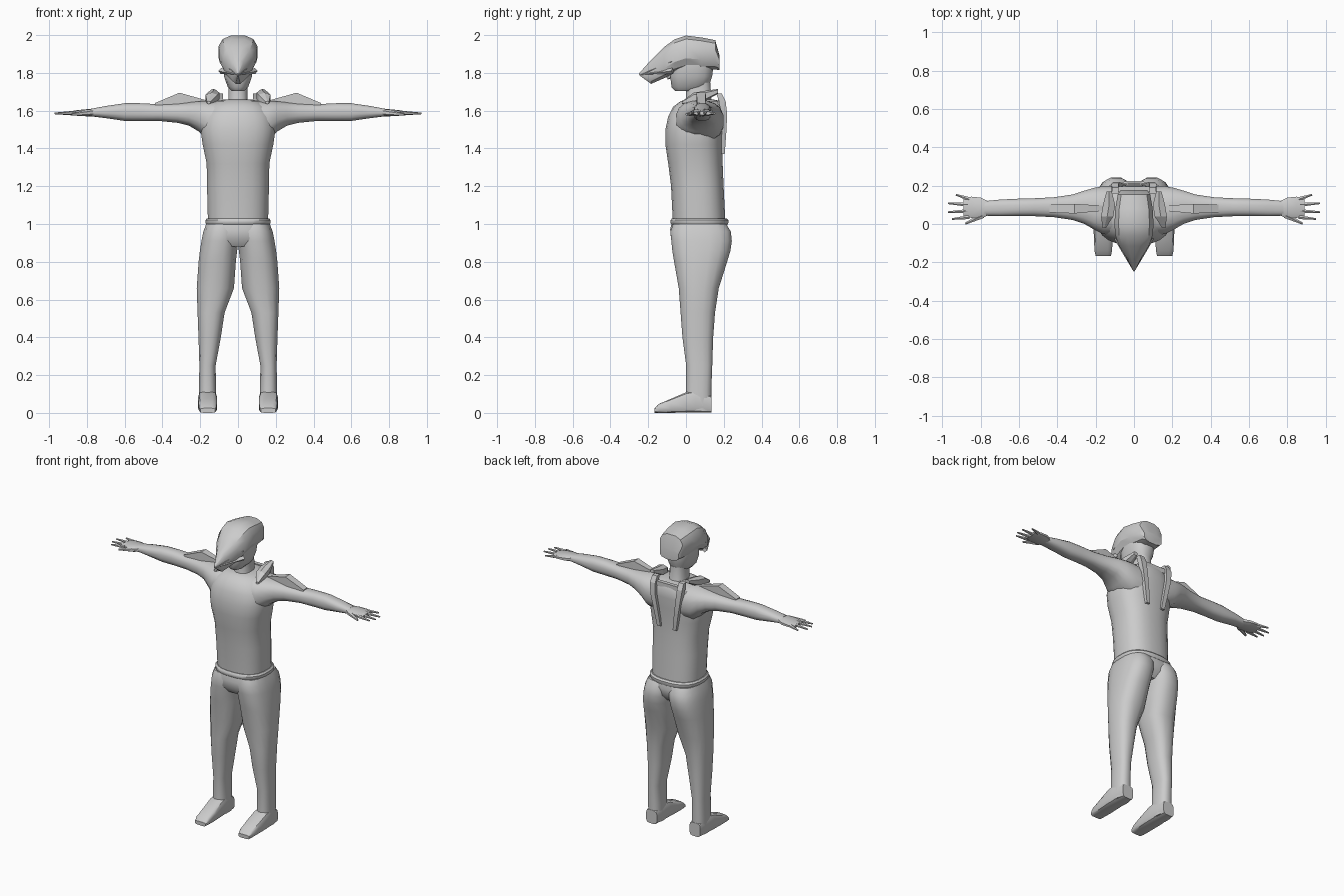
import bpy, bmesh, math
from mathutils import Vector

if "Cube" in bpy.data.objects:
    bpy.data.objects.remove(bpy.data.objects["Cube"])

grey = bpy.data.materials.new("plain grey")
grey.use_nodes = True
colour = (0.6, 0.6, 0.6, 1)
grey.diffuse_color = colour
grey.node_tree.nodes["Principled BSDF"].inputs["Base Color"].default_value = colour


def finish(name, bm, mirror=False, angle=40):
    """Turn a bmesh into a shaded object, mirrored to the other side if asked."""
    bmesh.ops.recalc_face_normals(bm, faces=bm.faces)
    mesh = bpy.data.meshes.new(name)
    bm.to_mesh(mesh)
    bm.free()
    mesh.materials.append(grey)
    obj = bpy.data.objects.new(name, mesh)
    bpy.context.collection.objects.link(obj)
    bpy.ops.object.select_all(action="DESELECT")
    obj.select_set(True)
    bpy.context.view_layer.objects.active = obj
    bpy.ops.object.shade_smooth_by_angle(angle=math.radians(angle))
    if mirror:
        obj.modifiers.new("Mirror", "MIRROR")
    return obj


def loft(name, axis, rings, sides=16, power=0.8, mirror=False, angle=40):
    """Skin rounded sections (position, low, high, low, high), in hundredths, along an axis.
    A power of one gives ellipses and zero gives boxes."""
    bm = bmesh.new()
    loops = []
    for along, a0, a1, b0, b1 in rings:
        loop = []
        for i in range(sides):
            t = math.tau * (i + 0.5) / sides
            c, s = math.cos(t), math.sin(t)
            u = math.copysign(abs(c) ** power, c)
            v = math.copysign(abs(s) ** power, s)
            a = (a0 + a1) / 2 + u * (a1 - a0) / 2
            b = (b0 + b1) / 2 + v * (b1 - b0) / 2
            point = {"x": (along, a, b), "y": (a, along, b), "z": (a, b, along)}[axis]
            loop.append(bm.verts.new(Vector(point) / 100))
        loops.append(loop)
    for low, high in zip(loops, loops[1:]):
        for i in range(sides):
            j = (i + 1) % sides
            bm.faces.new((low[i], low[j], high[j], high[i]))
    bm.faces.new(loops[0])
    bm.faces.new(loops[-1])
    return finish(name, bm, mirror, angle)


def taper(name, start, end, r1, r2, sides=6, mirror=True):
    """Tapered rod between two points, in hundredths."""
    start, end = Vector(start) / 100, Vector(end) / 100
    line = end - start
    bm = bmesh.new()
    bmesh.ops.create_cone(bm, cap_ends=True, segments=sides, radius1=r1 / 100,
                          radius2=r2 / 100, depth=line.length)
    bm.transform(line.to_track_quat("Z", "Y").to_matrix().to_4x4())
    bmesh.ops.translate(bm, verts=bm.verts, vec=(start + end) / 2)
    return finish(name, bm, mirror)


# Torso, belt and pelvis
loft("torso", "z", [
    (100, -16, 16, -7, 21), (120, -16.5, 16.5, -8, 20), (132, -16.7, 16.7, -9.5, 19.5),
    (142, -18.8, 18.8, -11, 19.5), (150, -20, 20, -11, 20), (157, -19, 19, -9.5, 20.5),
    (162, -16, 16, -7, 20.5), (165, -12, 12, -3, 19), (166, -6, 6, 0, 14)], sides=24)
loft("belt", "z", [
    (99.5, -16.8, 16.8, -7.5, 22), (100.5, -17.4, 17.4, -8.3, 22.5),
    (102, -17.4, 17.4, -8.3, 22.5), (103, -16.5, 16.5, -7.5, 21.5)], sides=24)
loft("pelvis", "z", [
    (101, -16.5, 16.5, -7.5, 21.5), (97, -18, 18, -8.5, 22.5),
    (92, -19, 19, -8, 21.5), (88, -17, 17, -5, 18)], sides=24)

# Legs and feet
loft("leg", "z", [
    (100, -1, 17, -7, 21.5), (96, -1, 18.5, -8.5, 24), (91, -0.5, 19.5, -8, 24.5),
    (86, 0.3, 20.3, -7.5, 23.8), (80, 1, 21, -6.5, 22), (66, 2, 22, -4, 17.5),
    (53, 7, 21.5, -3, 15.5), (40, 9, 21, -2, 14.5), (25, 11.8, 20.5, 0, 14),
    (12, 11.5, 20.8, 0, 13.5), (1, 11.5, 20.5, 0, 13.5)], mirror=True)
loft("foot", "y", [
    (13.5, 12, 20, 0, 9), (5, 11.2, 21, 0, 12), (0, 11, 21.3, 0, 11),
    (-8, 11, 21, 0, 7.5), (-14, 11.4, 20.7, 0, 5), (-16.8, 12, 20, 0, 2.5)],
    sides=12, power=0.5, mirror=True)

# Arms and hands
loft("arm", "x", [
    (8, -6, 20, 143, 165), (16, -5.5, 20, 144, 165.5), (21, -3, 19, 149, 165),
    (26, 0, 17.5, 152, 164.5), (32, 2, 15.5, 153.5, 164), (42, 3.5, 14, 154.5, 163.5),
    (52, 4, 13.5, 154.5, 164), (60, 4, 13.3, 154.5, 164), (70, 4, 12.8, 156, 162.5),
    (78, 4.3, 12, 157, 161)], mirror=True)
loft("palm", "x", [
    (76, 4.5, 12, 157, 161), (80, 2.5, 14, 157, 160.8), (85, 3, 14.5, 157.3, 160.3),
    (89, 4, 13.5, 157.6, 159.6)], sides=10, mirror=True)
fingers = {"index": (3.6, 95, 2.6), "middle": (6.8, 97, 6.2),
           "ring": (10, 97, 10.8), "little": (13, 93, 15.3)}
for label, (root, reach, tip) in fingers.items():
    taper(label + "_finger", (86, root, 158.8), (reach, tip, 158.5), 1.2, 0.5)
taper("thumb", (79, 4.5, 158.8), (88, 0.2, 158), 1.7, 0.6)

# Neck and face
loft("neck", "z", [
    (162, -6.5, 6.5, -1, 15), (166, -5.2, 5.2, 0, 13.5), (175, -5.2, 5.2, 0, 13)])
loft("head", "z", [
    (170.5, -3.5, 3.5, -6, 6), (172.5, -5.5, 5.5, -7.8, 12), (178, -7.5, 7.5, -8.5, 14),
    (186, -8.5, 8.5, -8, 15), (192, -7, 7, -6, 13)])
taper("nose", (0, -7.5, 179), (0, -10, 177), 1.8, 0.6, mirror=False)

# Swept hair shell ending in a point, with ridged strands
loft("hair", "y", [
    (17.8, -7, 7, 181.5, 189), (15.5, -8.7, 8.7, 181.5, 197.5), (8, -10, 10, 181.5, 199),
    (0, -10.5, 10.5, 182, 200), (-6, -10, 10, 180, 198), (-11.5, -8, 8, 177, 194),
    (-18.5, -3.5, 3.5, 174, 187), (-24.8, -0.3, 0.3, 178.8, 179.8)],
    sides=12, power=0.75, angle=30)
for side, height in ((9, 181), (8, 186), (6, 191)):
    taper("hair_strand", (side, -7, height), (0.5, -24, 179), 1.6, 0.2, sides=4)

# Shoulder spikes, collar and straps
loft("shoulder_spike", "x", [
    (15, 7, 9.5, 163.5, 165), (31, 5.5, 10.5, 162, 169.5), (44, 6, 10.2, 162, 164)],
    sides=4, power=0, mirror=True, angle=20)
loft("collar_flap", "y", [
    (-2, 14.5, 16.5, 163.5, 165), (4, 10.5, 17.5, 164, 169.5),
    (10, 9.5, 16.5, 165, 170.5), (17, 11.5, 14.5, 169, 171.5)],
    sides=6, power=0.7, mirror=True, angle=20)
loft("collar_bar", "x", [(-10, 17, 19.5, 163, 166), (10, 17, 19.5, 163, 166)],
     sides=4, power=0)
loft("back_strap", "z", [
    (169, 8, 11.5, 16, 19), (165, 8, 11.8, 17.5, 21), (158, 7.5, 11, 18.5, 21.8),
    (148, 6, 9, 18, 21.3), (137, 4.5, 7, 18, 20.5)],
    sides=4, power=0, mirror=True, angle=20)
